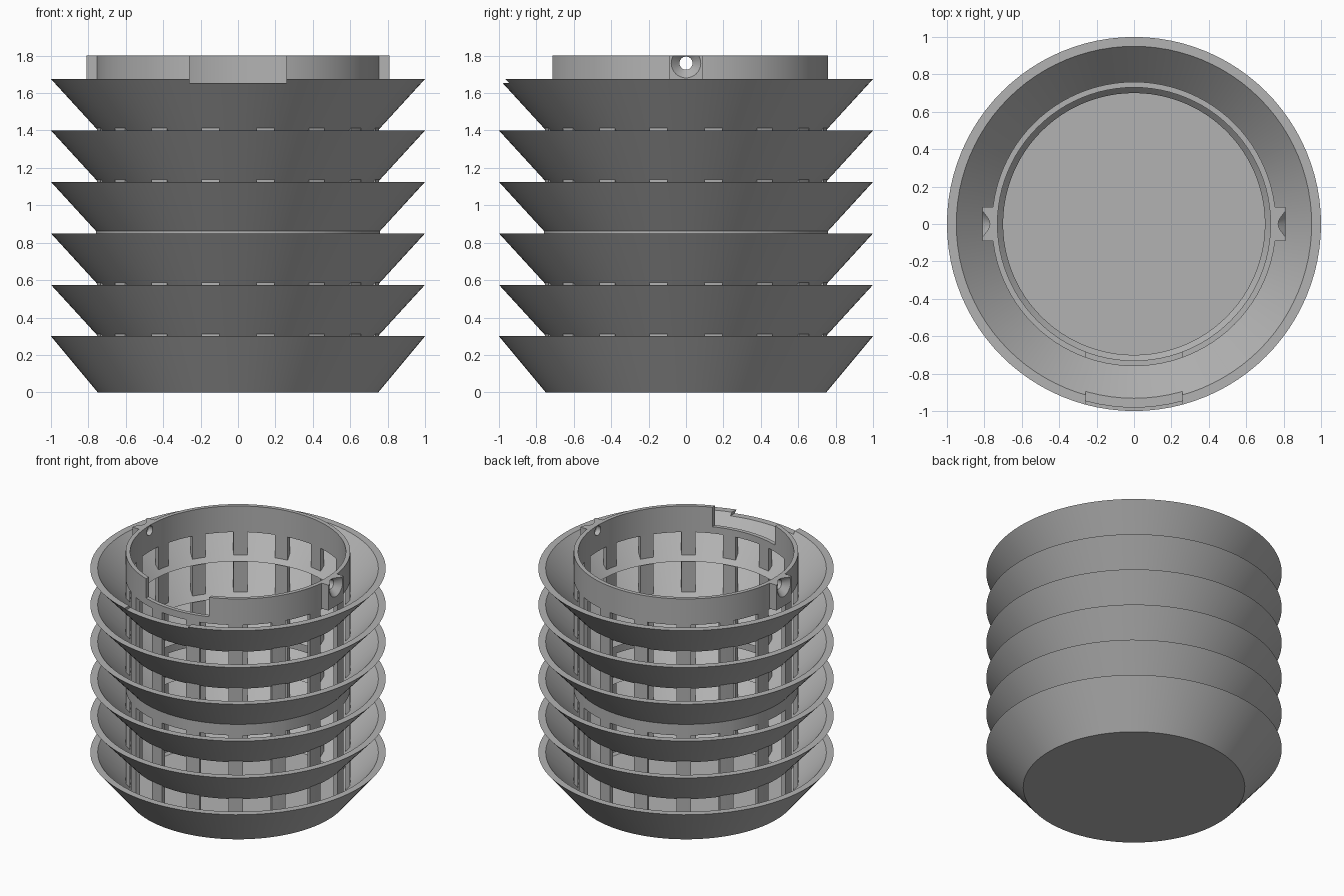
import bpy, bmesh, math
from mathutils import Matrix, Vector

cube = bpy.data.objects.get("Cube")
if cube:
    bpy.data.objects.remove(cube, do_unlink=True)

SEGMENTS = 96
TUBE_IN, TUBE_OUT = 0.73, 0.76
PITCH = 0.275

grey = bpy.data.materials.new("plain grey")
grey.use_nodes = True
colour = (0.45, 0.45, 0.45, 1)
grey.diffuse_color = colour
grey.node_tree.nodes["Principled BSDF"].inputs["Base Color"].default_value = colour


def finish(bm, name):
    bmesh.ops.recalc_face_normals(bm, faces=bm.faces)
    mesh = bpy.data.meshes.new(name)
    bm.to_mesh(mesh)
    bm.free()
    mesh.materials.append(grey)
    obj = bpy.data.objects.new(name, mesh)
    bpy.context.collection.objects.link(obj)
    return obj


def select(obj):
    bpy.ops.object.select_all(action="DESELECT")
    obj.select_set(True)
    bpy.context.view_layer.objects.active = obj


def smooth(obj):
    select(obj)
    bpy.ops.object.shade_smooth_by_angle(angle=math.radians(25))


def lathe(name, profile):
    """Revolve a closed (radius, height) outline around z."""
    bm = bmesh.new()
    rings = []
    for i in range(SEGMENTS):
        a = math.tau * i / SEGMENTS
        rings.append([bm.verts.new((r * math.cos(a), r * math.sin(a), z)) for r, z in profile])
    n = len(profile)
    for i, ring in enumerate(rings):
        after = rings[(i + 1) % SEGMENTS]
        for j in range(n):
            k = (j + 1) % n
            bm.faces.new((ring[j], after[j], after[k], ring[k]))
    return finish(bm, name)


def tube(name, low, high):
    return lathe(name, [(TUBE_IN, low), (TUBE_OUT, low), (TUBE_OUT, high), (TUBE_IN, high)])


def box(name, low, high):
    bm = bmesh.new()
    low, high = Vector(low), Vector(high)
    bmesh.ops.create_cube(bm, size=1, matrix=Matrix.Translation((low + high) / 2)
                          @ Matrix.Diagonal((*(high - low), 1)))
    return finish(bm, name)


def side_cone(name, side, x1, r1, x2, r2, z):
    """Cone or cylinder lying along x, from x1 to x2."""
    bm = bmesh.new()
    bmesh.ops.create_cone(bm, cap_ends=True, segments=32, radius1=r1, radius2=r2, depth=x2 - x1,
                          matrix=Matrix.Translation((side * (x1 + x2) / 2, 0, z))
                          @ Matrix.Rotation(side * math.pi / 2, 4, "Y"))
    return finish(bm, name)


def combine(obj, other, operation):
    mod = obj.modifiers.new("boolean", "BOOLEAN")
    mod.operation, mod.solver, mod.object = operation, "EXACT", other
    select(obj)
    bpy.ops.object.modifier_apply(modifier=mod.name)
    bpy.data.objects.remove(other, do_unlink=True)


# Bottom dish with a closed floor
dish = lathe("bottom_dish", [(0.75, 0), (1, 0.3), (0.95, 0.3), (0.715, 0.03), (0.70, 0.03), (0.70, 0)])
smooth(dish)
bm = bmesh.new()
bmesh.ops.create_cone(bm, cap_ends=True, segments=SEGMENTS, radius1=0.70, radius2=0.70,
                      depth=0.03, matrix=Matrix.Translation((0, 0, 0.015)))
smooth(finish(bm, "floor"))

# Flared louvres above the dish
for i in range(1, 6):
    rim = 0.3 + PITCH * i
    louvre = lathe(f"louvre_{i}", [(0.748, rim - PITCH), (1, rim), (0.95, rim), (0.70, rim - PITCH)])
    if i == 5:
        combine(louvre, box("rim_cutter", (-0.26, -1.2, 1.655), (0.26, -0.6, 2)), "DIFFERENCE")
    smooth(louvre)

# Upright posts between the louvres
bm = bmesh.new()
half = math.radians(3.7)
for i in range(16):
    a = math.tau * (i + 0.5) / 16
    outline = [(TUBE_IN, -half), (TUBE_OUT, -half), (TUBE_OUT, 0), (TUBE_OUT, half),
               (TUBE_IN, half), (TUBE_IN, 0)]
    base = [bm.verts.new((r * math.cos(a + d), r * math.sin(a + d), 0.02)) for r, d in outline]
    face = bm.faces.new(base)
    top = bmesh.ops.extrude_face_region(bm, geom=[face])["geom"]
    bmesh.ops.translate(bm, vec=(0, 0, 1.6), verts=[v for v in top if isinstance(v, bmesh.types.BMVert)])
smooth(finish(bm, "posts"))

# Solid band at the joint between the two stacked halves
smooth(tube("middle_band", 0.78, 0.863))

# Top collar with side bosses, countersunk holes and a front notch
collar = tube("top_collar", 1.605, 1.80)
for side in (-1, 1):
    xs = sorted((side * 0.745, side * 0.81))
    combine(collar, box("side_boss", (xs[0], -0.09, 1.61), (xs[1], 0.09, 1.80)), "UNION")
    combine(collar, side_cone("hole_cutter", side, 0.6, 0.035, 0.9, 0.035, 1.76), "DIFFERENCE")
    combine(collar, side_cone("countersink_cutter", side, 0.765, 0.034, 0.815, 0.084, 1.76), "DIFFERENCE")
combine(collar, box("notch_cutter", (-0.26, -1.2, 1.655), (0.26, -0.5, 2)), "DIFFERENCE")
smooth(collar)
